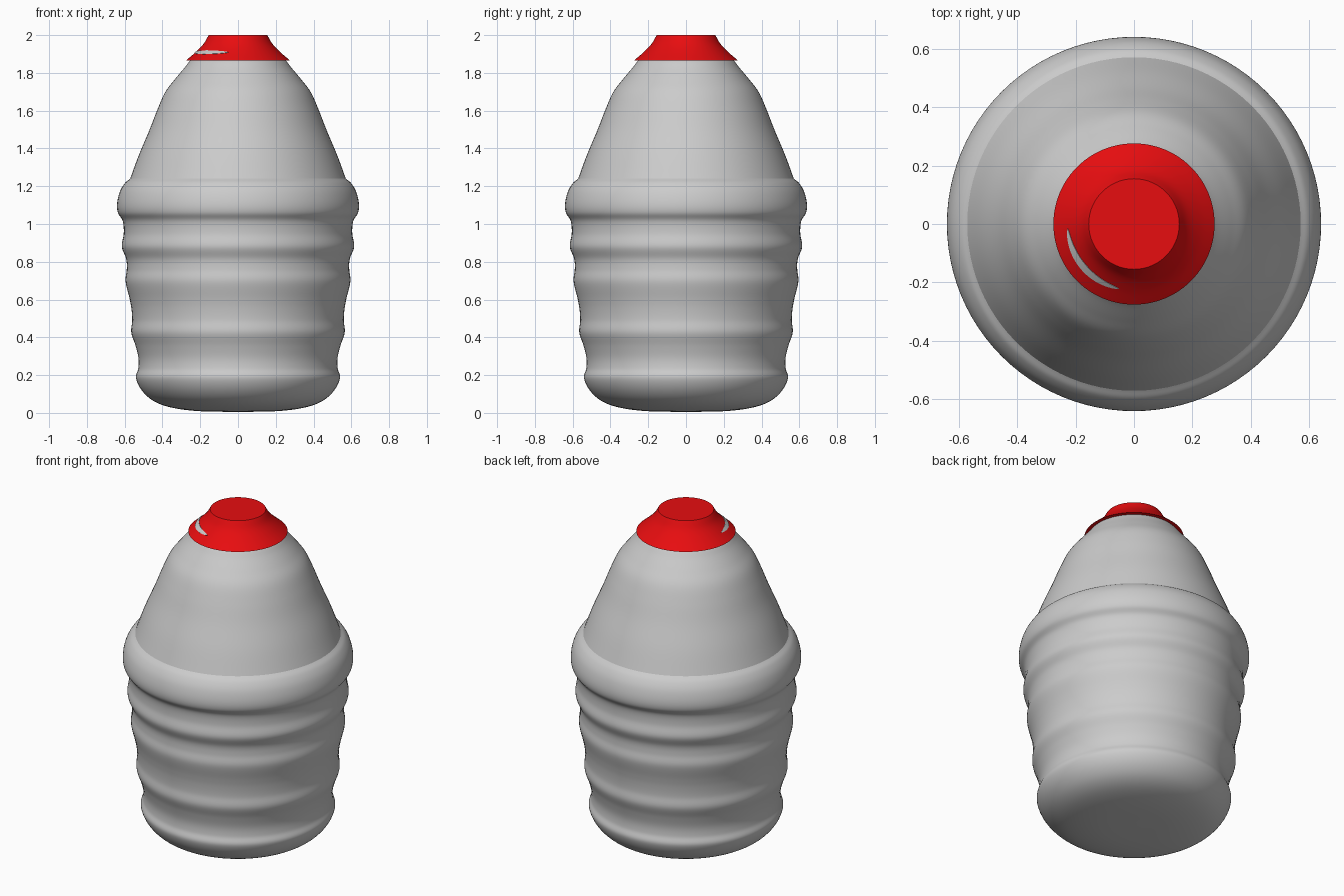
import bpy, bmesh, math
from mathutils import Vector

SEGMENTS = 96

cube = bpy.data.objects.get("Cube")
if cube:
    bpy.data.objects.remove(cube, do_unlink=True)


def make_material(name, colour):
    mat = bpy.data.materials.new(name)
    mat.use_nodes = True
    mat.diffuse_color = colour
    mat.node_tree.nodes["Principled BSDF"].inputs["Base Color"].default_value = colour
    return mat


def smooth_profile(points, steps=6):
    """Catmull-Rom curve through (radius, height) points."""
    pts = [Vector(p) for p in points]
    pts = [2 * pts[0] - pts[1]] + pts + [2 * pts[-1] - pts[-2]]
    out = []
    for a, b, c, d in zip(pts, pts[1:], pts[2:], pts[3:]):
        for i in range(steps):
            t = i / steps
            out.append(0.5 * (2 * b + (c - a) * t + (2 * a - 5 * b + 4 * c - d) * t**2
                              + (3 * b - a - 3 * c + d) * t**3))
    return out + [pts[-2]]


def finish(bm, name, mat, angle):
    mesh = bpy.data.meshes.new(name)
    bmesh.ops.recalc_face_normals(bm, faces=bm.faces)
    bm.to_mesh(mesh)
    bm.free()
    obj = bpy.data.objects.new(name, mesh)
    bpy.context.collection.objects.link(obj)
    mesh.materials.append(mat)
    bpy.ops.object.select_all(action='DESELECT')
    obj.select_set(True)
    bpy.context.view_layer.objects.active = obj
    bpy.ops.object.shade_smooth_by_angle(angle=math.radians(angle))
    return obj


def lathe(name, profile, mat, angle):
    """Spin a profile round z and close both ends."""
    bm = bmesh.new()
    rings = []
    for r, z in profile:
        rings.append([bm.verts.new((r * math.cos(a), r * math.sin(a), z))
                      for a in (math.tau * i / SEGMENTS for i in range(SEGMENTS))])
    for low, high in zip(rings, rings[1:]):
        for i in range(SEGMENTS):
            j = (i + 1) % SEGMENTS
            bm.faces.new((low[i], low[j], high[j], high[i]))
    bm.faces.new(rings[0])
    bm.faces.new(rings[-1])
    return finish(bm, name, mat, angle)


grey = make_material("light grey plastic", (0.6, 0.6, 0.6, 1))
red = make_material("red plastic", (0.8, 0.004, 0.005, 1))

# Ribbed lower body, up to the crease above the shoulder band
ribs = smooth_profile([
    (0.02, 0.005), (0.22, 0.01), (0.36, 0.03), (0.45, 0.065), (0.51, 0.12),
    (0.54, 0.185), (0.528, 0.235), (0.527, 0.29), (0.542, 0.355), (0.565, 0.425),
    (0.56, 0.49), (0.564, 0.55), (0.574, 0.605), (0.595, 0.695), (0.589, 0.76),
    (0.592, 0.815), (0.615, 0.88), (0.605, 0.95), (0.61, 1.015), (0.636, 1.06),
    (0.64, 1.11), (0.626, 1.17), (0.6, 1.215), (0.571, 1.24)])
# Tapering upper body and neck
dome = smooth_profile([
    (0.571, 1.24), (0.523, 1.37), (0.468, 1.5), (0.425, 1.61), (0.384, 1.7),
    (0.335, 1.765), (0.285, 1.825), (0.25, 1.868), (0.2, 1.9)])
lathe("bottle_body", ribs + dome[1:], grey, 24)

# Flared cap with a flat top and a thin rim underneath
cone = smooth_profile([
    (0.276, 1.865), (0.225, 1.909), (0.183, 1.953), (0.155, 2.0)])
lathe("cap", [Vector((0.23, 1.866))] + cone, red, 35)

# Thin grey crescent lying on the cap
bm = bmesh.new()
rows = []
for i in range(25):
    t = i / 24
    a = math.radians(184 + 73 * t)
    half = 0.011 * math.sin(math.pi * t) ** 0.6
    row = []
    for s in (-1, 1):
        r, z = 0.228 - s * half, 1.91 + s * half * 0.9
        row.append(bm.verts.new((r * math.cos(a), r * math.sin(a), z)))
    rows.append(row)
for p, q in zip(rows, rows[1:]):
    bm.faces.new((p[0], q[0], q[1], p[1]))
bmesh.ops.remove_doubles(bm, verts=bm.verts, dist=0.0001)
bmesh.ops.solidify(bm, geom=bm.faces[:], thickness=0.002)
finish(bm, "cap_crescent", grey, 35)
